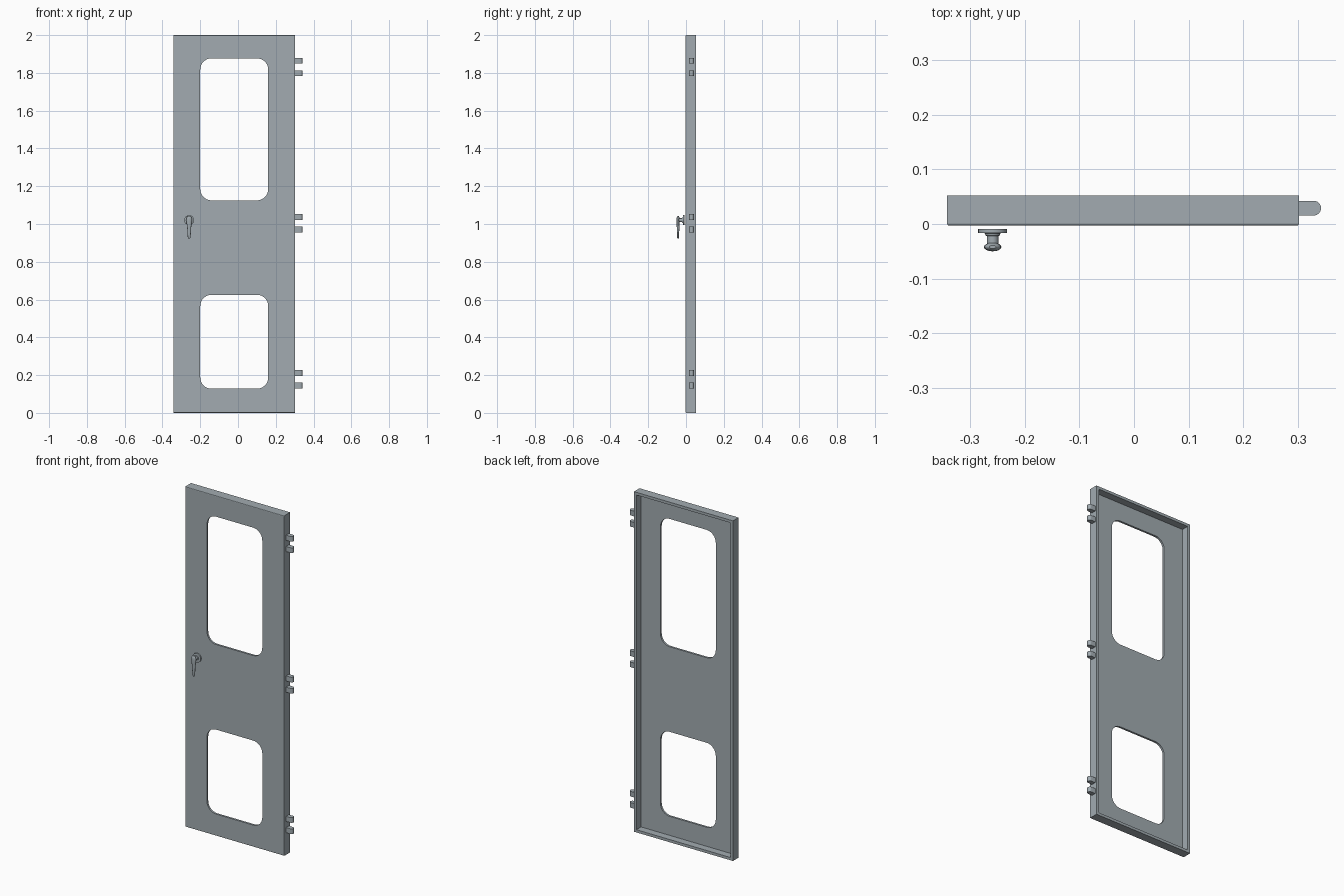
import bpy, bmesh, math
from mathutils import Matrix, Vector

cube = bpy.data.objects.get("Cube")
if cube:
    bpy.data.objects.remove(cube)

steel = bpy.data.materials.new("grey_steel")
steel.use_nodes = True
COLOUR = (0.36, 0.41, 0.44, 1)
steel.diffuse_color = COLOUR
steel.node_tree.nodes["Principled BSDF"].inputs["Base Color"].default_value = COLOUR


def make_object(name, bm, smooth=False):
    bmesh.ops.recalc_face_normals(bm, faces=bm.faces)
    mesh = bpy.data.meshes.new(name)
    bm.to_mesh(mesh)
    bm.free()
    obj = bpy.data.objects.new(name, mesh)
    bpy.context.collection.objects.link(obj)
    mesh.materials.append(steel)
    if smooth:
        bpy.ops.object.select_all(action='DESELECT')
        obj.select_set(True)
        bpy.context.view_layer.objects.active = obj
        bpy.ops.object.shade_smooth_by_angle(angle=math.radians(35))
    return obj


def box(x0, x1, y0, y1, z0, z1):
    bm = bmesh.new()
    size = Matrix.Diagonal((x1 - x0, y1 - y0, z1 - z0, 1))
    middle = Matrix.Translation(((x0 + x1) / 2, (y0 + y1) / 2, (z0 + z1) / 2))
    bmesh.ops.create_cube(bm, size=1, matrix=middle @ size)
    return bm


def cut(target, name, bm):
    cutter = make_object(name, bm)
    cutter.hide_render = True
    cutter.hide_viewport = True
    mod = target.modifiers.new(name, 'BOOLEAN')
    mod.operation = 'DIFFERENCE'
    mod.solver = 'EXACT'
    mod.object = cutter


def loft(bm, rings):
    """Skin a list of equal rings and cap both ends."""
    rings = [[bm.verts.new(p) for p in ring] for ring in rings]
    for a, b in zip(rings, rings[1:]):
        for i in range(len(a)):
            j = (i + 1) % len(a)
            bm.faces.new((a[i], a[j], b[j], b[i]))
    bm.faces.new(rings[0])
    bm.faces.new(rings[-1])


# Door leaf: shallow tray with softened front edges, open at the back
LEFT, RIGHT, FRONT, BACK, RIM = -0.342, 0.302, -0.003, 0.052, 0.016
bm = box(LEFT, RIGHT, FRONT, BACK, 0, 2)
front_edges = [e for e in bm.edges if all(v.co.y < 0 for v in e.verts)]
bmesh.ops.bevel(bm, geom=front_edges, offset=0.004, segments=2, profile=0.5, affect='EDGES')
door = make_object("door_leaf", bm)
cut(door, "back_recess_cutter", box(LEFT + RIM, RIGHT - RIM, 0.009, 0.1, RIM, 2 - RIM))

# Two window openings with rounded corners
for name, z0, z1 in (("upper_window_cutter", 1.125, 1.877), ("lower_window_cutter", 0.128, 0.625)):
    bm = box(-0.2, 0.16, -0.1, 0.1, z0, z1)
    corners = [e for e in bm.edges if abs(e.verts[0].co.y - e.verts[1].co.y) > 0.1]
    bmesh.ops.bevel(bm, geom=corners, offset=0.06, segments=8, profile=0.5, affect='EDGES')
    cut(door, name, bm)

# Three hinges, each a pair of knuckles with a rounded outer end
HY, HR, HX = 0.029, 0.0135, 0.3285
for name, z in (("top_hinge", 1.831), ("middle_hinge", 1.004), ("bottom_hinge", 0.178)):
    bm = bmesh.new()
    for knuckle in (z - 0.033, z + 0.033):
        outline = [(RIGHT - 0.002, HY - HR), (RIGHT - 0.002, HY + HR)]
        for i in range(13):
            a = math.pi / 2 - math.pi * i / 12
            outline.append((HX + HR * math.cos(a), HY + HR * math.sin(a)))
        loft(bm, [[(x, y, knuckle + dz) for x, y in outline] for dz in (-0.015, 0.015)])
    make_object(name, bm, smooth=True)

# Handle rose and spindle, turned around the front-back axis
KX, KZ = -0.2585, 1.02


def disc_ring(y, r, n=24):
    return [(KX + r * math.cos(math.tau * i / n), y, KZ + r * math.sin(math.tau * i / n)) for i in range(n)]


bm = bmesh.new()
loft(bm, [disc_ring(y, r) for y, r in (
    (-0.009, 0.0265), (-0.016, 0.0265), (-0.017, 0.014), (-0.021, 0.013),
    (-0.022, 0.0105), (-0.036, 0.0105))])
make_object("handle_spindle", bm, smooth=True)

# Lever: rounded grip that tapers towards its lower end (z, half width, half depth)
bm = bmesh.new()
sections = ((1.042, 0.006, 0.003), (1.038, 0.011, 0.006), (1.03, 0.0148, 0.0078),
            (1.02, 0.016, 0.008), (1.005, 0.0135, 0.0078), (0.985, 0.011, 0.007),
            (0.955, 0.009, 0.006), (0.93, 0.0075, 0.0055), (0.922, 0.004, 0.003))
loft(bm, [[(KX + w * math.cos(math.tau * i / 16), -0.042 + d * math.sin(math.tau * i / 16), z)
           for i in range(16)] for z, w, d in sections])
make_object("handle_lever", bm, smooth=True)
